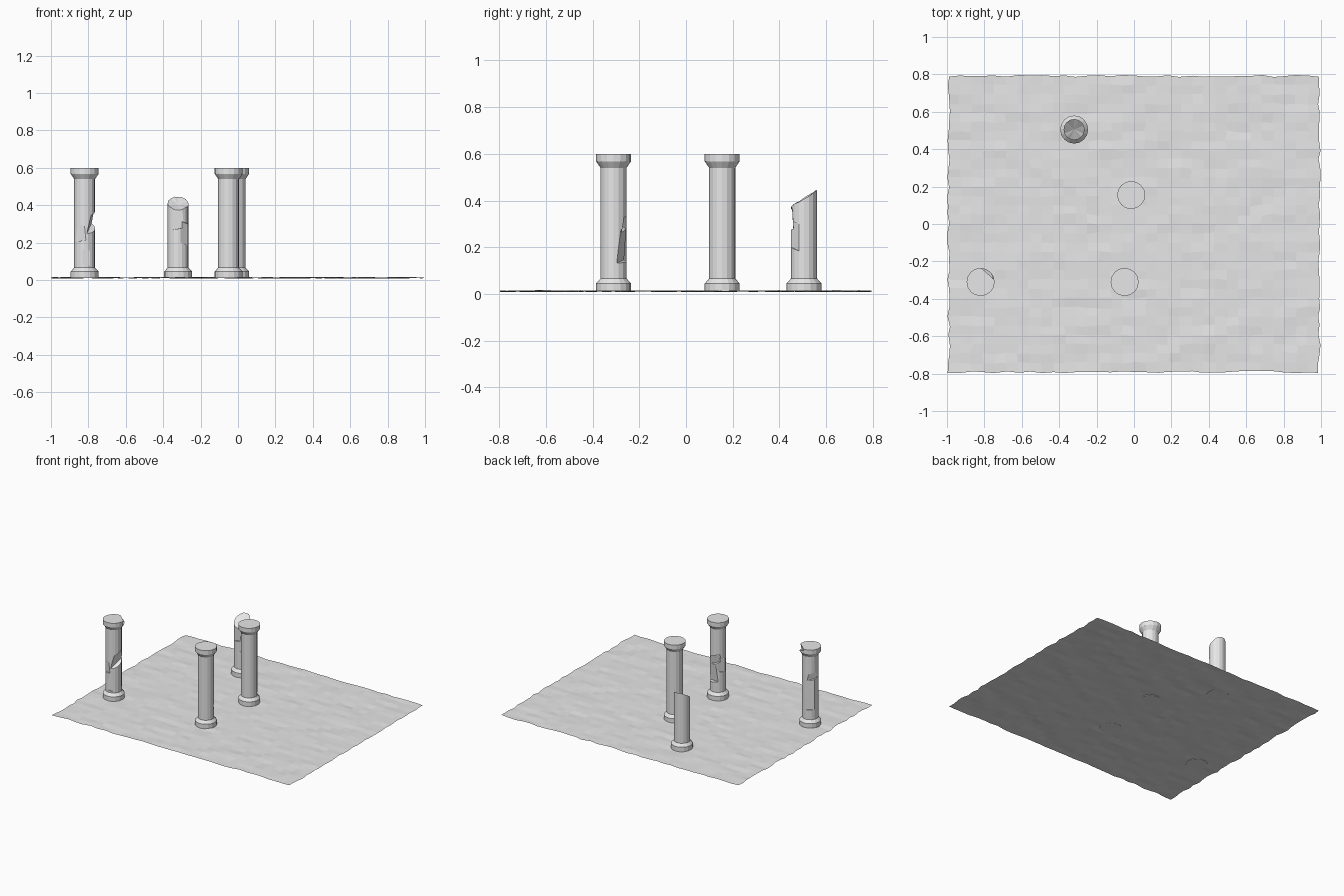
import bpy, bmesh, math, random
from mathutils import Matrix, Vector, noise

random.seed(4)
cube = bpy.data.objects.get("Cube")
if cube:
    bpy.data.objects.remove(cube)

stone = bpy.data.materials.new("grey stone")
stone.use_nodes = True
GREY = (0.8, 0.8, 0.8, 1)
stone.diffuse_color = GREY
bsdf = next(n for n in stone.node_tree.nodes if n.type == 'BSDF_PRINCIPLED')
bsdf.inputs["Base Color"].default_value = GREY


def make_object(name, bm, location=(0, 0, 0)):
    mesh = bpy.data.meshes.new(name)
    bm.to_mesh(mesh)
    bm.free()
    mesh.materials.append(stone)
    obj = bpy.data.objects.new(name, mesh)
    obj.location = location
    bpy.context.collection.objects.link(obj)
    return obj


# Uneven paved ground: one thin sheet with a ragged border
def paved_ground():
    bm = bmesh.new()
    bmesh.ops.create_grid(bm, x_segments=32, y_segments=32, size=1,
                          matrix=Matrix.Diagonal((0.992, 0.792, 1, 1)))
    for v in bm.verts:
        p = v.co.copy()
        wave = noise.noise(Vector((p.x * 5, p.y * 9, 2)))
        v.co.x += random.uniform(-1, 1) * 0.008
        v.co.y += random.uniform(-1, 1) * 0.006
        v.co.z = 0.012 + 0.004 * wave + random.uniform(-1, 1) * 0.0025
    make_object("paved_ground", bm)


# Turned column: base, shaft and flared capital
PROFILE = [(0.075, 0.01), (0.075, 0.045), (0.056, 0.066),
           (0.056, 0.54), (0.075, 0.568), (0.075, 0.6)]
SIDES = 16


def column_mesh():
    bm = bmesh.new()
    rings = []
    for r, z in PROFILE:
        rings.append([bm.verts.new((r * math.cos(a), r * math.sin(a), z))
                      for a in (math.tau * i / SIDES for i in range(SIDES))])
    for low, high in zip(rings, rings[1:]):
        for i in range(SIDES):
            j = (i + 1) % SIDES
            bm.faces.new((low[i], low[j], high[j], high[i]))
    bm.faces.new(rings[0][::-1])
    bm.faces.new(rings[-1])
    return bm


# Break the top off along a slope facing the front
def break_top(bm):
    cut = bmesh.ops.bisect_plane(bm, geom=bm.verts[:] + bm.edges[:] + bm.faces[:],
                                 plane_co=(0, 0, 0.41), plane_no=(0, -0.52, 0.85),
                                 clear_outer=True)
    rim = [e for e in cut["geom_cut"] if isinstance(e, bmesh.types.BMEdge)]
    cap = bmesh.ops.contextual_create(bm, geom=rim)["faces"]
    dented = bmesh.ops.poke(bm, faces=cap)
    for v in dented["verts"]:
        v.co.z -= 0.008
    for v in bm.verts:
        if v.co.z > 0.3:
            v.co.z += random.uniform(-0.005, 0.005)


# Chip a column: (direction, height, distance from axis, size, roll, pitch)
def chip(column, chips):
    for angle, z, depth, height, roll, pitch in chips:
        bm = bmesh.new()
        bmesh.ops.create_cube(bm, size=1, matrix=Matrix.Diagonal((0.1, 0.16, height, 1)))
        place = (Matrix.Rotation(math.radians(angle), 4, 'Z')
                 @ Matrix.Translation((depth, 0, z))
                 @ Matrix.Rotation(roll, 4, 'X')
                 @ Matrix.Rotation(pitch, 4, 'Y')
                 @ Matrix.Translation((0.05, 0, 0)))
        bm.transform(Matrix.Translation(column.location) @ place)
        cutter = make_object("chip_cutter", bm)
        cutter.hide_render = True
        mod = column.modifiers.new("chip", 'BOOLEAN')
        mod.operation = 'DIFFERENCE'
        mod.solver = 'EXACT'
        mod.object = cutter
        bpy.context.view_layer.objects.active = column
        bpy.ops.object.modifier_apply(modifier=mod.name)
        bpy.data.objects.remove(cutter)


paved_ground()

chipped = make_object("chipped_column", column_mesh(), (-0.82, -0.31, 0))
chip(chipped, [(-15, 0.32, 0.035, 0.08, 0.5, 0.25),
               (-115, 0.25, 0.049, 0.08, 0.1, 0.06),
               (-80, 0.12, 0.051, 0.08, -0.15, 0),
               (125, 0.25, 0.048, 0.22, 0.05, 0),
               (140, 0.39, 0.046, 0.05, 0.3, 0.15),
               (45, 0.6, 0.058, 0.05, 0.3, 0.2)])

worn = make_object("worn_column", column_mesh(), (-0.05, -0.31, 0))
chip(worn, [(70, 0.21, 0.038, 0.14, 0.15, 0.1),
            (95, 0.31, 0.036, 0.06, 0.4, 0.2),
            (150, 0.27, 0.048, 0.1, -0.2, 0)])

make_object("whole_column", column_mesh(), (-0.015, 0.155, 0))

bm = column_mesh()
break_top(bm)
broken = make_object("broken_column", bm, (-0.32, 0.505, 0))
chip(broken, [(-90, 0.32, 0.048, 0.09, 0.2, 0.06),
              (-50, 0.25, 0.049, 0.11, -0.3, 0)])
